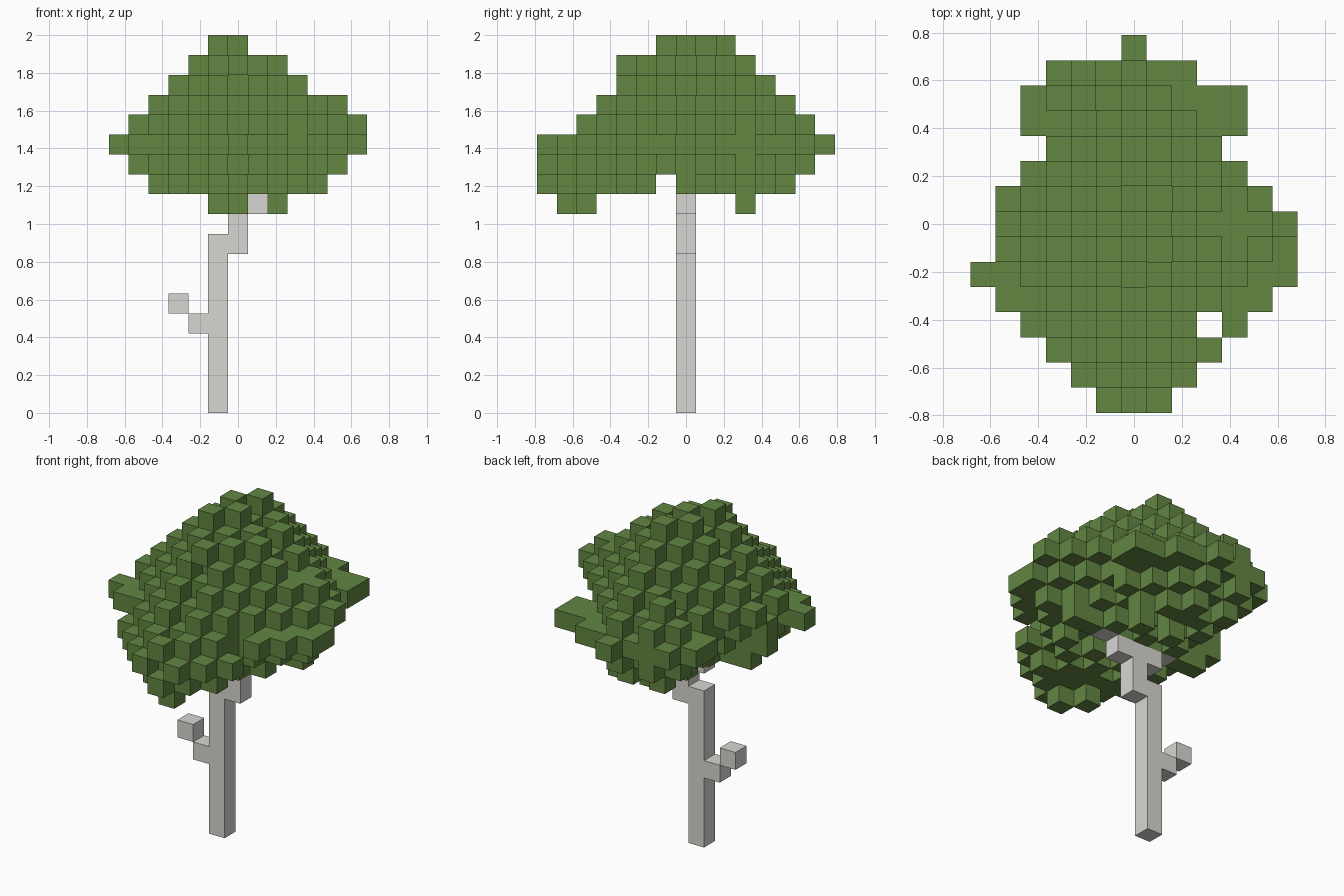
import bpy, bmesh
from itertools import product
from mathutils import Vector

if "Cube" in bpy.data.objects:
    bpy.data.objects.remove(bpy.data.objects["Cube"], do_unlink=True)

CELL = 2 / 19
STEPS = [Vector(d) for d in ((1, 0, 0), (0, 1, 0), (0, 0, 1), (-1, 0, 0), (0, -1, 0), (0, 0, -1))]


def material(name, rgb):
    mat = bpy.data.materials.new(name)
    mat.use_nodes = True
    mat.diffuse_color = (*rgb, 1)
    mat.node_tree.nodes["Principled BSDF"].inputs["Base Color"].default_value = (*rgb, 1)
    return mat


def voxel_object(name, cells, mat):
    """Build only the exposed faces of a set of grid cells."""
    bm = bmesh.new()
    for cell in cells:
        centre = Vector(cell) + Vector((-6, -7, 0.5))
        for d in STEPS:
            if tuple(int(a + b) for a, b in zip(cell, d)) in cells:
                continue
            u = Vector((d.y, d.z, d.x))
            v = d.cross(u)
            corners = [d + u + v, d - u + v, d - u - v, d + u - v]
            face = bm.faces.new([bm.verts.new((centre + c / 2) * CELL) for c in corners])
            face.normal_update()
            if face.normal.dot(d) < 0:
                face.normal_flip()
    mesh = bpy.data.meshes.new(name)
    bm.to_mesh(mesh)
    bm.free()
    mesh.materials.append(mat)
    obj = bpy.data.objects.new(name, mesh)
    bpy.context.collection.objects.link(obj)


def span(a, b):
    return set(range(a, b + 1))


# Trunk, forked crown branches and side twig
trunk = {(5, 7, k) for k in range(9)}
fork = {(6, 7, 8), (6, 7, 9), (6, 7, 10), (5, 7, 10), (7, 7, 10), (4, 7, 11), (8, 7, 11)}
twig = {(4, 7, 4), (3, 7, 5)}

# Canopy outline: allowed width per layer, depth per layer and width per row
wide = [{5, 6, 8}, span(2, 10), span(1, 11), span(0, 12), span(1, 12),
        span(2, 11), span(3, 9), span(4, 8), span(5, 6)]
deep = [{1, 2, 10}, span(0, 12) - {6}, span(0, 13), span(0, 14), span(2, 13),
        span(3, 12), span(4, 11), span(4, 10), span(6, 9)]
plan = [span(5, 7), span(4, 8), span(3, 9), span(2, 10) - {9}, span(1, 11),
        span(0, 12), span(1, 12), span(1, 12), span(1, 11), span(2, 10),
        span(3, 9), span(2, 10), span(2, 10), span(3, 8), {6}]
BASE = 10
allowed = {(i, j, k + BASE) for i, j, k in product(range(13), range(15), range(9))
           if i in wide[k] and j in deep[k] and i in plan[j]} - fork

# Zones that hold the centres of the leaf tufts: centre, radii, lowest layer
zones = [((5.7, 7, 13), (4.3, 4.6, 3.6), 13),
         ((5.5, 2.4, 12), (2.2, 1.6, 1.2), 12),
         ((9.4, 7, 13.4), (1.6, 2.2, 1.2), 13),
         ((2.8, 5, 13), (1.2, 1.6, 1.2), 13),
         ((6.2, 11.2, 13), (3, 1.6, 1.4), 12)]
TUFT = [d for d in product(range(-2, 3), repeat=3) if sum(map(abs, d)) <= 2]


def reach(cell):
    """Rounded-diamond distance to the nearest zone."""
    return min(sum(abs((a - c) / r) ** 1.5 for a, c, r in zip(cell, centre, radii))
               + (cell[2] < low) for centre, radii, low in zones)


# Diamond tufts on alternate cells give the staggered leaf surface
leaves = set()
for cell in allowed:
    tuft = {tuple(a + b for a, b in zip(cell, d)) for d in TUFT}
    if sum(cell) % 2 and reach(cell) <= 1 and len(tuft - allowed - fork) <= 1:
        leaves |= tuft & allowed

# Fill any gap left in the outline with the cell closest to a zone
for axis in range(3):
    def drop(c):
        return c[:axis] + c[axis + 1:]
    covered = {drop(c) for c in leaves}
    for cell in sorted(allowed, key=lambda c: (reach(c), c)):
        if drop(cell) not in covered:
            covered.add(drop(cell))
            leaves.add(cell)

bark = material("pale grey bark", (0.69, 0.675, 0.64))
green = material("leaf green", (0.122, 0.237, 0.055))
voxel_object("trunk", trunk | fork | twig, bark)
voxel_object("canopy", leaves, green)
